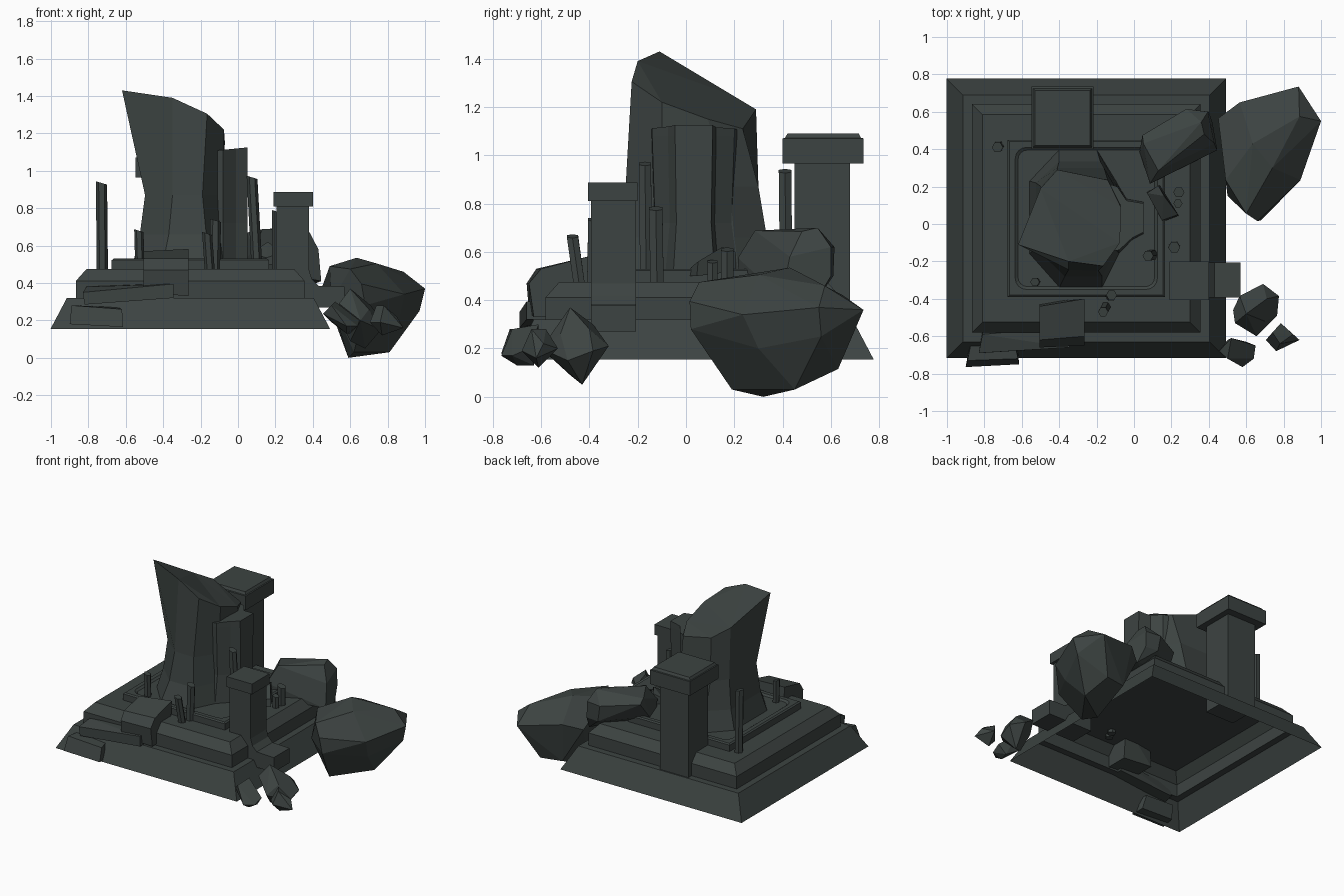
import bpy, bmesh, math

stone = bpy.data.materials.new("dark_grey_stone")
stone.diffuse_color = (0.046, 0.057, 0.054, 1)
CX, CY = -0.255, 0.03


def finish(bm, name):
    bmesh.ops.recalc_face_normals(bm, faces=bm.faces)
    me = bpy.data.meshes.new(name)
    bm.to_mesh(me)
    bm.free()
    me.materials.append(stone)
    ob = bpy.data.objects.new(name, me)
    bpy.context.collection.objects.link(ob)
    return ob


def loft(name, rings, bottom=True, top=True):
    bm = bmesh.new()
    vs = [[bm.verts.new(p) for p in r] for r in rings]
    n = len(vs[0])
    for a, b in zip(vs, vs[1:]):
        for i in range(n):
            j = (i + 1) % n
            bm.faces.new((a[i], a[j], b[j], b[i]))
    if bottom:
        bm.faces.new(vs[0][::-1])
    if top:
        bm.faces.new(vs[-1])
    return finish(bm, name)


def rect(x0, x1, y0, y1, z):
    return [(x0, y0, z), (x1, y0, z), (x1, y1, z), (x0, y1, z)]


def square(h, z):
    return rect(CX - h, CX + h, CY - h, CY + h, z)


def rounded(h, r, z):
    pts = []
    for k in range(4):
        cx = (h - r) * (1 if k in (0, 3) else -1)
        cy = (h - r) * (1 if k in (0, 1) else -1)
        for s in range(5):
            a = math.pi / 2 * (k + s / 4)
            pts.append((CX + cx + r * math.cos(a), CY + cy + r * math.sin(a), z))
    return pts


def hull(name, pts, flat=8):
    bm = bmesh.new()
    for p in pts:
        bm.verts.new(p)
    res = bmesh.ops.convex_hull(bm, input=bm.verts)
    junk = {g for g in res["geom_interior"] + res["geom_unused"] if isinstance(g, bmesh.types.BMVert)}
    bmesh.ops.delete(bm, geom=list(junk), context='VERTS')
    bmesh.ops.dissolve_limit(bm, angle_limit=math.radians(flat), verts=bm.verts, edges=bm.edges)
    return finish(bm, name)


def pipe(name, base, tip, r):
    # hexagonal pipe with a slanted top
    rings = []
    for k, c in enumerate((base, tip)):
        rings.append([(c[0] + r * math.cos(i * math.pi / 3), c[1] + r * math.sin(i * math.pi / 3),
                       c[2] - k * 0.3 * r * math.cos(i * math.pi / 3)) for i in range(6)])
    loft(name, rings)


# stepped base, open underneath
loft("stepped_base", [square(h, z) for h, z in (
    (0.747, 0.155), (0.66, 0.32), (0.611, 0.32), (0.611, 0.412), (0.555, 0.475), (0.41, 0.475))], bottom=False)

# floor slab with a raised rim around a rounded recess
slab = loft("floor_slab", [square(0.42, 0.472), square(0.42, 0.522), square(0.41, 0.53)], top=False)
bm = bmesh.new()
bm.from_mesh(slab.data)
edges = [e for e in bm.edges if e.is_boundary]
loops = [[bm.verts.new(p) for p in rounded(h, r, z)] for h, r, z in ((.38, .06, .53), (.365, .05, .518))]
rim = [bm.edges.new((loops[0][i], loops[0][(i + 1) % 20])) for i in range(20)]
bmesh.ops.triangle_fill(bm, use_beauty=True, edges=edges + rim, normal=(0, 0, 1))
for i in range(20):
    j = (i + 1) % 20
    bm.faces.new((loops[0][i], loops[0][j], loops[1][j], loops[1][i]))
bm.faces.new(loops[1])
bmesh.ops.dissolve_limit(bm, angle_limit=0.02, verts=bm.verts, edges=bm.edges)
bmesh.ops.recalc_face_normals(bm, faces=bm.faces)
bm.to_mesh(slab.data)
bm.free()

# broken tower
bottom = [(-.56, .23), (-.40, .40), (-.20, .40), (-.09, .22), (-.06, -.12), (-.17, -.34), (-.40, -.34), (-.56, -.16)]
low = [(-.525, .22), (-.40, .335), (-.18, .335), (-.09, .2), (-.08, -.1), (-.17, -.28), (-.37, -.28), (-.525, -.13)]
mid = [(-.497, .2), (-.41, .30), (-.16, .30), (-.09, .18), (-.085, -.1), (-.19, -.25), (-.35, -.245), (-.497, -.12)]
crown = [(-.50, .19, 1.25), (-.41, .29, 1.19), (-.14, .235, 1.11), (-.07, .09, 1.15),
         (-.075, -.10, 1.22), (-.165, -.225, 1.305), (-.35, -.20, 1.39), (-.62, -.11, 1.43)]
tower = loft("broken_tower", [[(x, y, z) for x, y in r] for r, z in
                              ((bottom, .51), (low, .66), (mid, .87))] + [crown])
bm = bmesh.new()
bm.from_mesh(tower.data)
bmesh.ops.triangulate(bm, faces=[f for f in bm.faces if len(f.verts) > 4 and f.calc_center_median().z > 1])
bm.to_mesh(tower.data)
bm.free()

# buttress on the right of the tower
but = [(-.22, .24), (-.09, .20), (-.04, .125), (.05, .11), (.05, -.045), (-.01, -.075), (-.08, -.14), (-.22, -.15)]
loft("tower_buttress", [[(x, .03 + (y - .03) * s, z) for x, y in but]
                        for s, z in ((1.1, .51), (.93, .72), (1, 1.08))] +
     [[(x, y, 1.12 + .1 * x) for x, y in but]])

# tall rear post with cap
loft("rear_post", [rect(-.495, -.26, .45, .68, z) for z in (.30, .97)])
loft("rear_post_cap", [rect(-.547, -.217, .40, .735, .965), rect(-.547, -.217, .40, .735, 1.07),
                       rect(-.54, -.225, .41, .725, 1.072), rect(-.53, -.235, .42, .715, 1.09)])

# short side post with a foot
prof = [(.205, .82), (.38, .82), (.38, .47), (.395, .42), (.43, .385), (.57, .38), (.57, .27), (.205, .27)]
loft("side_post", [[(x, y, z) for x, z in prof] for y in (-.393, -.207)])
loft("side_post_cap", [rect(.19, .40, -.405, -.20, z) for z in (.81, .887)])

# pipes: base point, tip point, radius
for i, (b, t, r) in enumerate([
        ((-.725, .415, .45), (-.73, .41, .935), .03),
        ((-.525, -.31, .5), (-.53, -.31, .68), .025),
        ((-.15, -.44, .45), (-.165, -.47, .665), .027),
        ((-.125, -.385, .45), (-.12, -.38, .735), .029),
        ((.10, -.165, .5), (.075, -.17, .965), .029),
        ((.215, -.12, .45), (.215, -.125, .78), .032),
        ((.24, .17, .45), (.24, .17, .61), .03),
        ((.235, .11, .45), (.235, .11, .56), .024)]):
    pipe("pipe_%d" % (i + 1), b, t, r)

# large boulder
hull("large_boulder", [
    (.45, .565, .38), (.565, .65, .42), (.88, .735, .36), (1, .55, .37), (.97, .56, .25), (.885, .575, .46),
    (.635, .43, .535), (.74, .3, .505), (.89, .235, .34), (.66, .015, .395), (.60, .055, .475),
    (.68, .02, .28), (.49, .235, .49), (.59, .32, 0), (.81, .45, .03), (.76, .63, .115),
    (.62, .19, .03), (.5, .15, .3), (.6, .6, .12), (.86, .3, .2)])

# boxy boulder behind it, resting on the step
hull("rear_boulder", [
    (.05, .43, .67), (.045, .475, .64), (.28, .615, .62), (.395, .60, .62), (.13, .285, .688), (.375, .48, .685),
    (.36, .545, .70), (.085, .215, .575), (.43, .43, .58), (.445, .395, .41), (.09, .22, .48), (.03, .385, .52),
    (.30, .61, .50), (.40, .60, .50), (.42, .54, .40)])

# broken blocks and slabs on the steps
hull("broken_block", [
    (-.505, -.44, .57), (-.265, -.40, .582), (-.265, -.60, .53), (-.505, -.62, .53), (-.505, -.66, .47),
    (-.265, -.65, .47), (-.505, -.65, .35), (-.265, -.63, .33), (-.505, -.42, .35), (-.265, -.42, .33)])
hull("step_slab", [
    (-.83, -.69, .35), (-.82, -.69, .285), (-.81, -.59, .38), (-.81, -.57, .30),
    (-.345, -.66, .395), (-.345, -.66, .32), (-.345, -.55, .40), (-.345, -.55, .32)])
hull("ground_slab", [
    (-.90, -.765, .18), (-.615, -.75, .165), (-.89, -.73, .28), (-.62, -.72, .26),
    (-.87, -.63, .28), (-.64, -.63, .27), (-.88, -.65, .18), (-.62, -.65, .17)])
hull("floor_chunk", [
    (.07, .17, .52), (.13, .205, .60), (.07, .165, .56), (.14, .205, .52),
    (.16, .015, .50), (.24, .045, .50), (.15, .02, .535), (.235, .05, .56), (.16, .15, .62)])

# small rocks at the front right
hull("small_rock_a", [
    (.53, -.46, .23), (.565, -.385, .30), (.60, -.48, .37), (.69, -.32, .21), (.775, -.385, .19),
    (.765, -.49, .15), (.655, -.60, .20), (.54, -.53, .29), (.68, -.43, .05), (.60, -.48, .09),
    (.70, -.52, .26), (.71, -.40, .28)], 16)
hull("small_rock_b", [
    (.455, -.68, .235), (.52, -.61, .30), (.65, -.65, .20), (.64, -.72, .17), (.58, -.765, .17),
    (.50, -.72, .28), (.60, -.63, .13), (.50, -.62, .19), (.58, -.70, .13)], 16)
hull("small_rock_c", [
    (.705, -.62, .19), (.74, -.58, .28), (.785, -.53, .20), (.885, -.62, .16), (.76, -.68, .19),
    (.78, -.64, .28), (.85, -.59, .22), (.77, -.61, .12)], 16)
